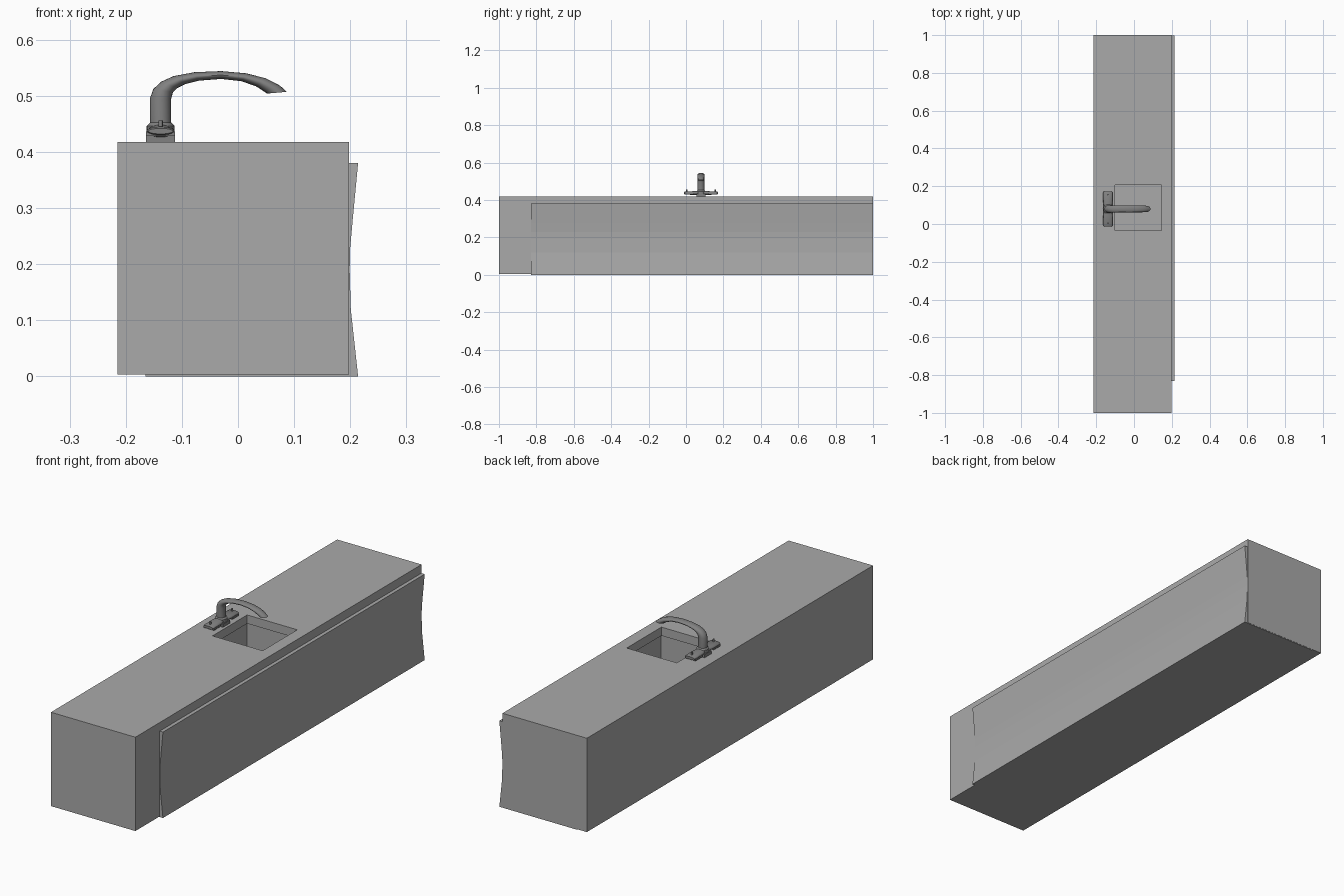
import bpy, bmesh, math
from mathutils import Vector

cube = bpy.data.objects.get("Cube")
if cube:
    bpy.data.objects.remove(cube, do_unlink=True)


def material(name, grey):
    m = bpy.data.materials.new(name)
    m.use_nodes = True
    colour = (grey, grey, grey, 1)
    m.diffuse_color = colour
    m.node_tree.nodes["Principled BSDF"].inputs["Base Color"].default_value = colour
    return m


stone = material("light grey", 0.40)
metal = material("tap grey", 0.22)


def finish(name, bm, mat, smooth=False):
    bmesh.ops.recalc_face_normals(bm, faces=bm.faces)
    mesh = bpy.data.meshes.new(name)
    bm.to_mesh(mesh)
    bm.free()
    mesh.materials.append(mat)
    ob = bpy.data.objects.new(name, mesh)
    bpy.context.collection.objects.link(ob)
    if smooth:
        bpy.ops.object.select_all(action="DESELECT")
        ob.select_set(True)
        bpy.context.view_layer.objects.active = ob
        bpy.ops.object.shade_smooth_by_angle(angle=math.radians(40))
    return ob


def loft(name, rings, mat, smooth=False):
    bm = bmesh.new()
    loops = [[bm.verts.new(p) for p in ring] for ring in rings]
    for a, b in zip(loops, loops[1:]):
        for i in range(len(a)):
            j = (i + 1) % len(a)
            bm.faces.new((a[i], a[j], b[j], b[i]))
    bm.faces.new(loops[0])
    bm.faces.new(loops[-1])
    return finish(name, bm, mat, smooth)


def box(name, x, y, z, mat):
    rings = [[(x[0], y[0], h), (x[1], y[0], h), (x[1], y[1], h), (x[0], y[1], h)] for h in z]
    return loft(name, rings, mat)


def ellipse(centre, u, v, sides=20):
    turns = [2 * math.pi * i / sides for i in range(sides)]
    return [Vector(centre) + u * math.cos(t) + v * math.sin(t) for t in turns]


# Long counter and the hollow-fronted body inside it
counter = box("counter", (-0.215, 0.198), (-1, 1), (0.003, 0.418), stone)
profile = [(-0.165, 0), (0.214, 0), (0.201, 0.12), (0.199, 0.19),
           (0.2, 0.23), (0.2045, 0.28), (0.214, 0.38), (-0.165, 0.38)]
body = loft("front_panel", [[(x, y, z) for x, z in profile] for y in (-0.83, 0.999)], stone)

# Square basin: narrow mouth in the counter, slightly wider bowl below
mouth = box("mouth_cutter", (-0.1, 0.145), (-0.035, 0.207), (0.34, 0.5), stone)
bowl = box("bowl_cutter", (-0.105, 0.15), (-0.04, 0.212), (0.16, 0.38), stone)
for target in (counter, body):
    for cutter in (mouth, bowl):
        mod = target.modifiers.new("basin", "BOOLEAN")
        mod.operation = "DIFFERENCE"
        mod.solver = "EXACT"
        mod.object = cutter
for cutter in (mouth, bowl):
    cutter.hide_render = True
    cutter.hide_set(True)

# Tap mounting block and collar
TX, TY = -0.138, 0.08
X, Y = Vector((1, 0, 0)), Vector((0, 1, 0))
box("tap_base", (TX - 0.026, TX + 0.026), (TY - 0.025, TY + 0.025), (0.418, 0.432), metal)
loft("tap_collar", [ellipse((TX, TY, z), X * r, Y * r)
                    for z, r in ((0.425, 0.025), (0.446, 0.025), (0.452, 0.019))], metal, True)

# A flat handle with a pin on each side, and a foot under each
for side, s in (("front", -1), ("back", 1)):
    end = TY + s * 0.092
    near = TY + s * 0.012
    loft(side + "_handle", [ellipse((TX, y, 0.437), X * w, Vector((0, 0, h)))
                            for y, w, h in ((near, 0.02, 0.012), (TY + s * 0.035, 0.025, 0.01),
                                            (end - s * 0.006, 0.025, 0.008), (end, 0.022, 0.005))],
         metal, True)
    y0, y1 = sorted((TY + s * 0.04, end - s * 0.004))
    box(side + "_handle_foot", (TX - 0.026, TX + 0.026), (y0, y1), (0.428, 0.436), metal)
    loft(side + "_pin", [ellipse((TX, TY + s * 0.076, z), X * 0.004, Y * 0.004, 10)
                         for z in (0.436, 0.456)], metal, True)

# Arched spout: upper and lower edge of each section, with its half width
sections = [((-0.157, 0.44), (-0.119, 0.44), 0.019), ((-0.157, 0.495), (-0.119, 0.495), 0.019),
            ((-0.151, 0.512), (-0.116, 0.506), 0.019), ((-0.137, 0.525), (-0.108, 0.514), 0.019),
            ((-0.115, 0.535), (-0.094, 0.521), 0.019), ((-0.078, 0.542), (-0.07, 0.527), 0.018),
            ((-0.03, 0.544), (-0.03, 0.530), 0.018), ((0.015, 0.540), (0.006, 0.526), 0.018),
            ((0.05, 0.531), (0.032, 0.517), 0.018), ((0.075, 0.518), (0.046, 0.508), 0.017),
            ((0.087, 0.507), (0.052, 0.504), 0.016)]
rings = []
for (x0, z0), (x1, z1), w in sections:
    centre = ((x0 + x1) / 2, TY, (z0 + z1) / 2)
    rings.append(ellipse(centre, Vector((x0 - x1, 0, z0 - z1)) / 2, Y * w))
loft("spout", rings, metal, True)
